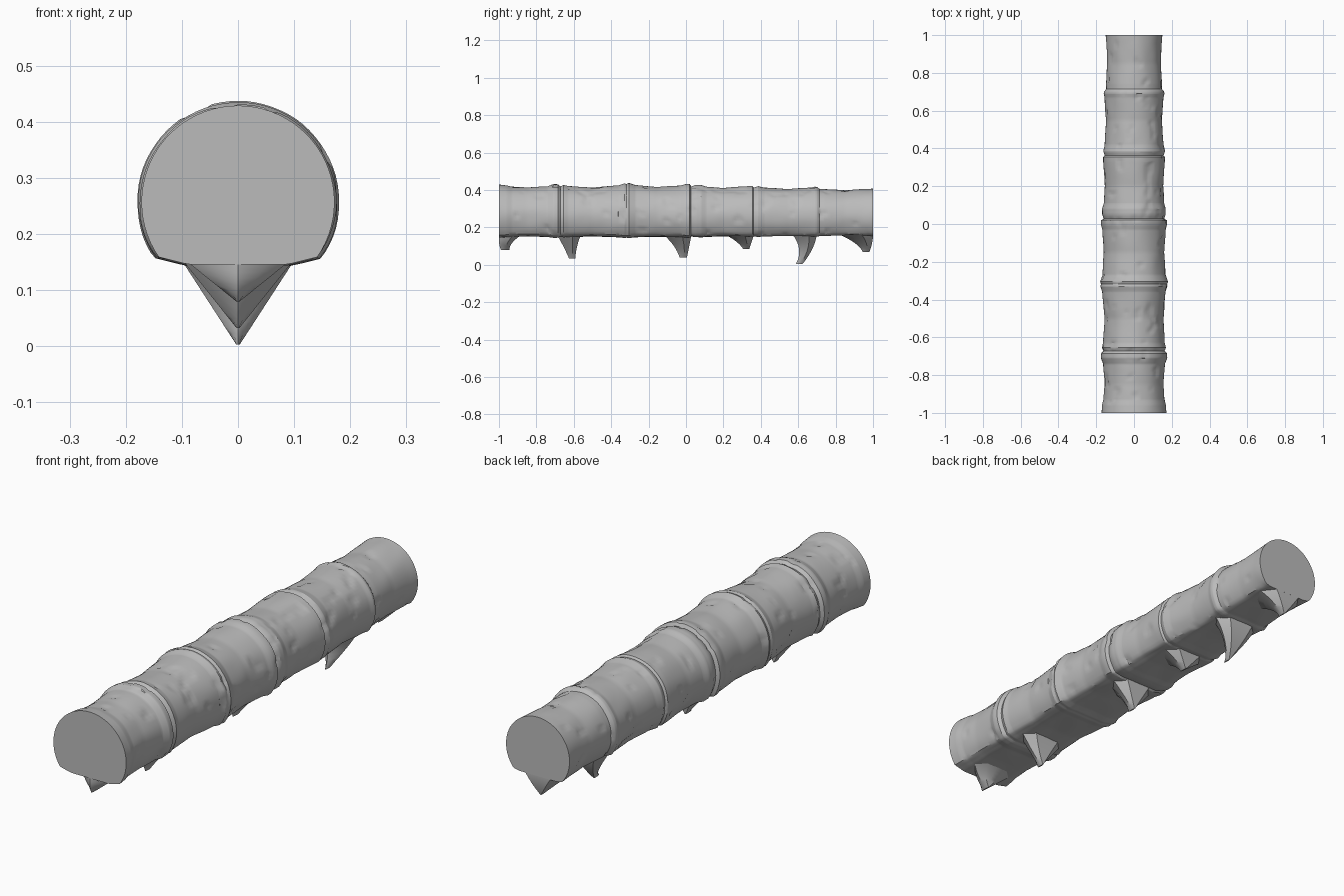
import bpy, bmesh, math
from mathutils import Vector, noise

cube = bpy.data.objects.get("Cube")
if cube:
    bpy.data.objects.remove(cube, do_unlink=True)

bark = bpy.data.materials.new("grey bark")
bark.use_nodes = True
bark.diffuse_color = (0.5, 0.5, 0.5, 1)
bark.node_tree.nodes["Principled BSDF"].inputs["Base Color"].default_value = (0.5, 0.5, 0.5, 1)

AXIS_Z = 0.257

# Radius along the length: swollen rings between waisted segments
PROFILE = [(-1, .172), (-.96, .168), (-.93, .161), (-.85, .157), (-.74, .163), (-.71, .175),
           (-.685, .174), (-.672, .162), (-.655, .169), (-.63, .163), (-.5, .156), (-.36, .168),
           (-.33, .178), (-.318, .175), (-.305, .18), (-.27, .168), (-.15, .160), (-.03, .167),
           (0, .175), (.02, .175), (.028, .161), (.05, .169), (.08, .169), (.11, .160),
           (.2, .154), (.33, .163), (.355, .164), (.362, .156), (.385, .164), (.42, .156),
           (.55, .148), (.67, .156), (.69, .161), (.702, .158), (.715, .148), (.74, .148),
           (.85, .142), (.95, .147), (1, .15)]


def radius(y):
    for (a, ra), (b, rb) in zip(PROFILE, PROFILE[1:]):
        if y <= b:
            return ra + (rb - ra) * (y - a) / (b - a)
    return PROFILE[-1][1]


def finish(name, bm, angle):
    bmesh.ops.recalc_face_normals(bm, faces=bm.faces)
    mesh = bpy.data.meshes.new(name)
    bm.to_mesh(mesh)
    bm.free()
    mesh.materials.append(bark)
    obj = bpy.data.objects.new(name, mesh)
    bpy.context.collection.objects.link(obj)
    bpy.ops.object.select_all(action='DESELECT')
    obj.select_set(True)
    bpy.context.view_layer.objects.active = obj
    bpy.ops.object.shade_smooth_by_angle(angle=math.radians(angle))


def loft(bm, sections):
    rings = [[bm.verts.new(p) for p in s] for s in sections]
    n = len(rings[0])
    for lower, upper in zip(rings, rings[1:]):
        for i in range(n):
            j = (i + 1) % n
            bm.faces.new((lower[i], lower[j], upper[j], upper[i]))
    bm.faces.new(rings[0])
    bm.faces.new(rings[-1])


def log_section(y, sides=72):
    r0 = radius(y)
    inner = min(1, (1 - abs(y)) / .04)
    points = []
    for i in range(sides):
        a = math.tau * i / sides
        s, c = math.sin(a), math.cos(a)
        # Gentle lumps plus stepped chips flaking off the bark
        lump = noise.noise(Vector((c * 2, y * 9, s * 2))) * .003
        chip = noise.noise(Vector((c * 4 + 9, y * 16, s * 4)))
        r = r0 + inner * (lump - (.004 if chip > .42 else 0))
        x, z = r * s, AXIS_Z + r * c
        # Flattened underside with slightly rising shoulders
        floor = .151 + .25 * max(0, abs(x) - .09) - (r0 - .16) * .4 + lump * inner
        points.append((x, y, max(z, floor)))
    return points


# Ringed log
bm = bmesh.new()
ys = sorted({round(-1 + i / 80, 4) for i in range(161)} | {p[0] for p in PROFILE})
loft(bm, [log_section(y) for y in ys])
finish("ringed_log", bm, 32)

# Hanging spurs: tip height, then (front, back) at root, middle and tip
SPURS = {
    "front_spur": (.08, (-1, -.87), (-1, -.925), (-.99, -.945)),
    "second_spur": (.033, (-.69, -.56), (-.655, -.582), (-.625, -.592)),
    "middle_spur": (.04, (-.12, .03), (-.065, .018), (-.035, .005)),
    "fourth_spur": (.085, (.21, .365), (.27, .352), (.305, .338)),
    "long_spur": (.003, (.57, .70), (.605, .675), (.587, .622)),
    "rear_spur": (.068, (.82, 1), (.905, .995), (.945, .98)),
}
ROOT_Z = .165


def spur_section(t, tip, root, mid, end):
    z = ROOT_Z + (tip - ROOT_Z) * t
    # Quadratic sweep through the three spans
    front, back = (a * (1 - t) * (1 - 2 * t) + 4 * b * t * (1 - t) + c * t * (2 * t - 1)
                   for a, b, c in zip(root, mid, end))
    front, back = max(front, -1), min(back, 1)
    w = .105 * (1 - t) + .003
    length = back - front
    # Pointed keel ahead, broad shoulders, blunt back
    return [(0, front, z - .004 * (1 - t)), (w * .6, front + length * .25, z),
            (w, front + length * .65, z), (w * .6, back, z), (0, back, z),
            (-w * .6, back, z), (-w, front + length * .65, z),
            (-w * .6, front + length * .25, z)]


for name, (tip, *spans) in SPURS.items():
    bm = bmesh.new()
    loft(bm, [spur_section(i / 8, tip, *spans) for i in range(9)])
    for v in bm.verts:
        v.co.z = max(v.co.z, 0)
    finish(name, bm, 40)
